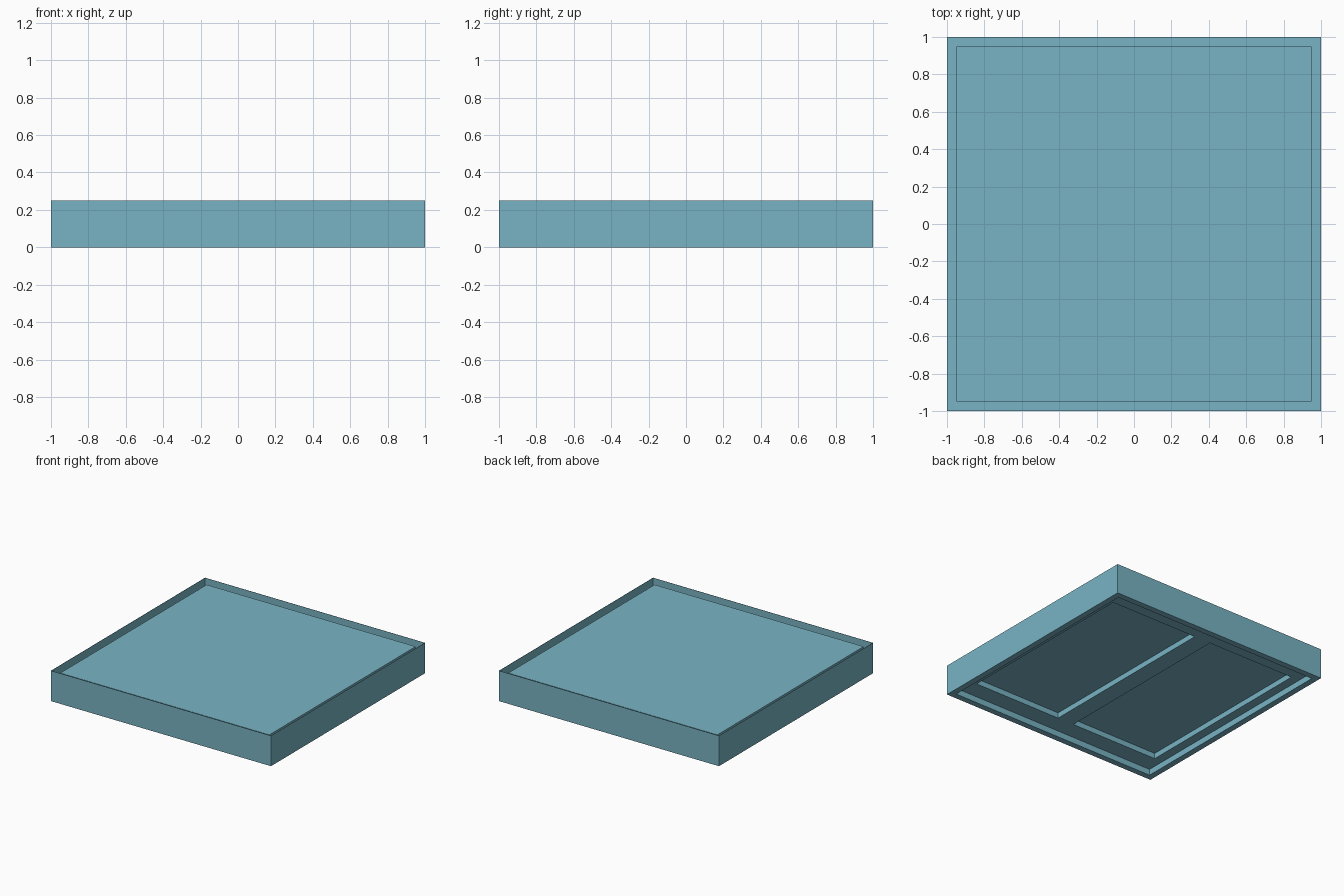
import bpy, bmesh

if "Cube" in bpy.data.objects:
    bpy.data.objects.remove(bpy.data.objects["Cube"])


def finish(name, bm, color):
    bmesh.ops.remove_doubles(bm, verts=bm.verts, dist=1e-5)
    bmesh.ops.recalc_face_normals(bm, faces=bm.faces)
    mesh = bpy.data.meshes.new(name)
    bm.to_mesh(mesh)
    bm.free()
    mat = bpy.data.materials.new(name + "_teal")
    mat.diffuse_color = color
    mat.use_nodes = True
    mat.node_tree.nodes["Principled BSDF"].inputs["Base Color"].default_value = mat.diffuse_color
    mesh.materials.append(mat)
    obj = bpy.data.objects.new(name, mesh)
    bpy.context.collection.objects.link(obj)
    return obj


def ring(bm, x0, x1, y0, y1, z):
    return [bm.verts.new((x, y, z)) for x, y in
            ((x0, y0), (x1, y0), (x1, y1), (x0, y1))]


def bridge(bm, a, b):
    for i in range(4):
        j = (i + 1) % 4
        bm.faces.new((a[i], a[j], b[j], b[i]))


# square tray: recessed underside, thin outer walls, gap around a sunken panel
PROFILE = [(0.95, 0.05), (0.95, 0.0), (1.0, 0.0), (1.0, 0.25),
           (0.998, 0.25), (0.998, 0.12), (0.95, 0.12), (0.95, 0.225)]
bm = bmesh.new()
rings = [ring(bm, -r, r, -r, r, z) for r, z in PROFILE]
for a, b in zip(rings, rings[1:]):
    bridge(bm, a, b)
bm.faces.new(rings[-1])

# underside plate with two rectangular pockets
XS = [-0.95, -0.875, -0.075, 0.075, 0.875, 0.95]
YS = [-0.95, -0.8, 0.8, 0.95]
FLOOR, POCKET = 0.05, 0.095
for i in range(5):
    for j in range(3):
        cell = (XS[i], XS[i + 1], YS[j], YS[j + 1])
        low = ring(bm, *cell, FLOOR)
        if j == 1 and i in (1, 3):
            high = ring(bm, *cell, POCKET)
            bridge(bm, low, high)
            bm.faces.new(high)
        else:
            bm.faces.new(low)
finish("tray_block", bm, (0.19, 0.457, 0.553, 1))
